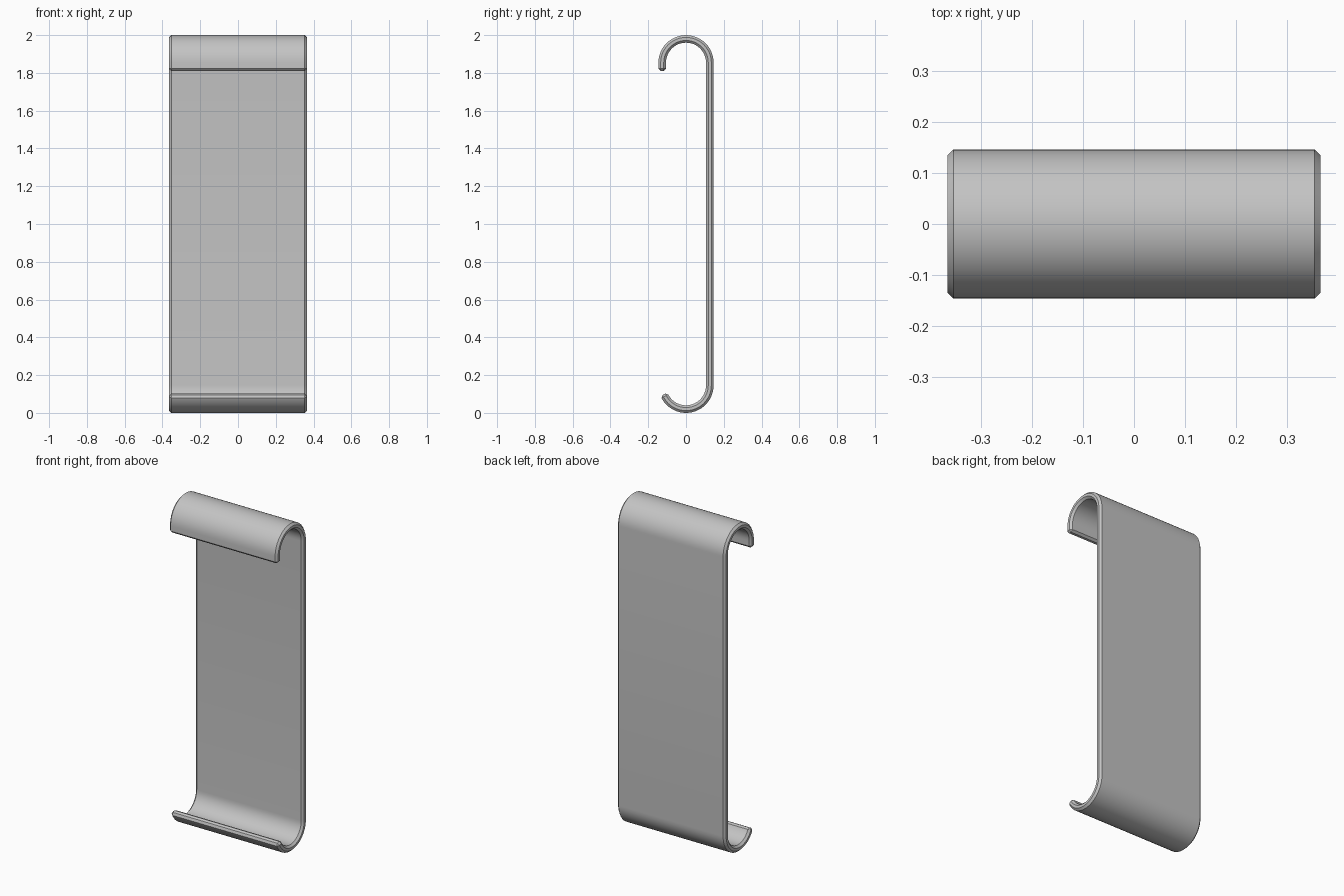
import bpy
import bmesh
from math import cos, sin, radians

cube = bpy.data.objects.get("Cube")
if cube:
    bpy.data.objects.remove(cube, do_unlink=True)

HALF_WIDTH = 0.365
THICKNESS = 0.04
OUTER_RADIUS = 0.146
CHAMFER = 0.012
HEIGHT = 2.0
RADIUS = OUTER_RADIUS - THICKNESS / 2


def arc(centre_z, start, end, steps):
    """Points (y, z) on the sheet's middle line, angles in degrees."""
    angles = [radians(start + (end - start) * i / steps) for i in range(steps + 1)]
    return [(RADIUS * cos(a), centre_z + RADIUS * sin(a)) for a in angles]


# Steel colour
steel = bpy.data.materials.new("plain_grey")
steel.use_nodes = True
grey = (0.55, 0.55, 0.55, 1)
steel.diffuse_color = grey
steel.node_tree.nodes["Principled BSDF"].inputs["Base Color"].default_value = grey

# Side profile: short front drop, top hook, straight back, bottom lip
profile = [(-RADIUS, 1.81)]
profile += arc(HEIGHT - OUTER_RADIUS, 180, 0, 24)
profile += arc(OUTER_RADIUS, 0, -158, 20)

# Sheet swept across the width
bm = bmesh.new()
rows = [[bm.verts.new((x, y, z)) for x in (-HALF_WIDTH, HALF_WIDTH)] for y, z in profile]
for (a, b), (c, d) in zip(rows, rows[1:]):
    bm.faces.new((a, b, d, c))
bmesh.ops.recalc_face_normals(bm, faces=bm.faces)
mesh = bpy.data.meshes.new("bent_hook_plate")
bm.to_mesh(mesh)
bm.free()
mesh.materials.append(steel)

plate = bpy.data.objects.new("bent_hook_plate", mesh)
bpy.context.collection.objects.link(plate)

# Sheet thickness, then a flat chamfer around the rim
solid = plate.modifiers.new("thickness", "SOLIDIFY")
solid.thickness = THICKNESS
solid.offset = 0
solid.use_even_offset = True
bevel = plate.modifiers.new("chamfer", "BEVEL")
bevel.width = CHAMFER
bevel.segments = 1
bevel.limit_method = "ANGLE"
bevel.angle_limit = radians(40)

# Smooth bends with crisp chamfer edges
bpy.context.view_layer.objects.active = plate
plate.select_set(True)
for name in ("thickness", "chamfer"):
    bpy.ops.object.modifier_apply(modifier=name)
bpy.ops.object.shade_smooth_by_angle(angle=radians(30))
